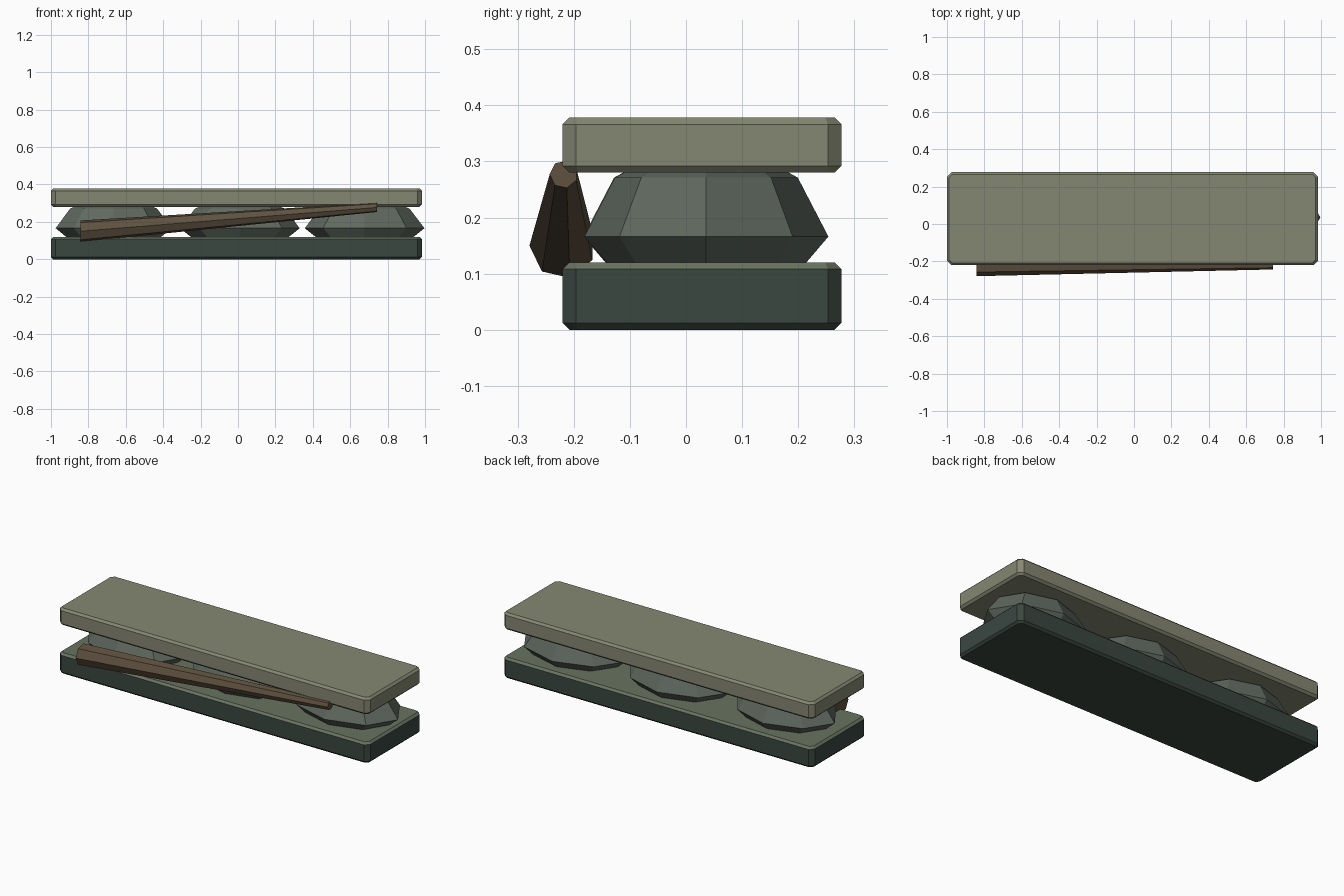
import bpy, bmesh, math, random
from mathutils import Vector, Matrix

if "Cube" in bpy.data.objects:
    bpy.data.objects.remove(bpy.data.objects["Cube"])

random.seed(4)


def material(name, rgb):
    m = bpy.data.materials.new(name)
    m.diffuse_color = (*rgb, 1)
    m.use_nodes = True
    m.node_tree.nodes["Principled BSDF"].inputs["Base Color"].default_value = m.diffuse_color
    return m


PALE = material("pale_stone", (0.235, 0.242, 0.17))
DARK = material("dark_stone", (0.043, 0.063, 0.053))
MOSS = material("mossy_top", (0.14, 0.17, 0.118))
ROCK = material("grey_rock", (0.115, 0.14, 0.115))
WOOD = material("old_wood", (0.115, 0.083, 0.05))


def finish(bm, name, *mats):
    bmesh.ops.recalc_face_normals(bm, faces=bm.faces)
    me = bpy.data.meshes.new(name)
    bm.to_mesh(me)
    bm.free()
    for m in mats:
        me.materials.append(m)
    ob = bpy.data.objects.new(name, me)
    bpy.context.collection.objects.link(ob)
    return ob


def loft(rings, name, *mats):
    """Skin a stack of equal-sized point rings and cap both ends."""
    bm = bmesh.new()
    loops = [[bm.verts.new(p) for p in r] for r in rings]
    n = len(loops[0])
    for a, b in zip(loops, loops[1:]):
        for i in range(n):
            j = (i + 1) % n
            bm.faces.new((a[i], a[j], b[j], b[i]))
    bm.faces.new(loops[0])
    bm.faces.new(loops[-1])
    return finish(bm, name, *mats)


def slab(name, z0, z1, *mats):
    x0, x1, y0, y1 = -1.0, 0.983, -0.22, 0.277
    cut, edge = 0.024, 0.012

    def ring(inset, z):
        a, b, c, d = x0 + inset, x1 - inset, y0 + inset, y1 - inset
        k = cut - inset * 0.6
        return [(a + k, c, z), (b - k, c, z), (b, c + k, z), (b, d - k, z),
                (b - k, d, z), (a + k, d, z), (a, d - k, z), (a, c + k, z)]

    return loft([ring(edge, z0), ring(0, z0 + edge),
                 ring(0, z1 - edge), ring(edge, z1)], name, *mats)


# Two long chamfered slabs; the lower one has a lighter top
lower = slab("lower_slab", 0, 0.12, DARK, MOSS)
for p in lower.data.polygons:
    if p.normal.z > 0.3:
        p.material_index = 1
slab("upper_slab", 0.28, 0.378, PALE)


# Three faceted boulders between the slabs
def boulder(name, cx, rx):
    n = 8
    jit = [random.uniform(0.95, 1.0) for _ in range(n)]
    jit[0] = jit[4] = 1
    rings = []
    for z, s in ((0.11, 0.78), (0.166, 1.0), (0.271, 0.75), (0.282, 0.66)):
        rings.append([(cx + rx * s * jit[i] * math.cos(math.tau * i / n),
                       0.036 + 0.22 * s * jit[i] * math.sin(math.tau * i / n), z)
                      for i in range(n)])
    return loft(rings, name, ROCK)


boulder("left_boulder", -0.665, 0.31)
boulder("middle_boulder", 0.01, 0.32)
boulder("right_boulder", 0.677, 0.32)


# Tapered seven-sided pole leaning across the front
def pole_ring(x, y, z, r):
    return [(x, y + r * math.cos(math.pi + math.tau * i / 7),
             z + r * math.sin(math.pi + math.tau * i / 7)) for i in range(7)]


loft([pole_ring(-0.842, -0.22, 0.15, 0.059),
      pole_ring(0.742, -0.218, 0.277, 0.025)], "leaning_pole", WOOD)
